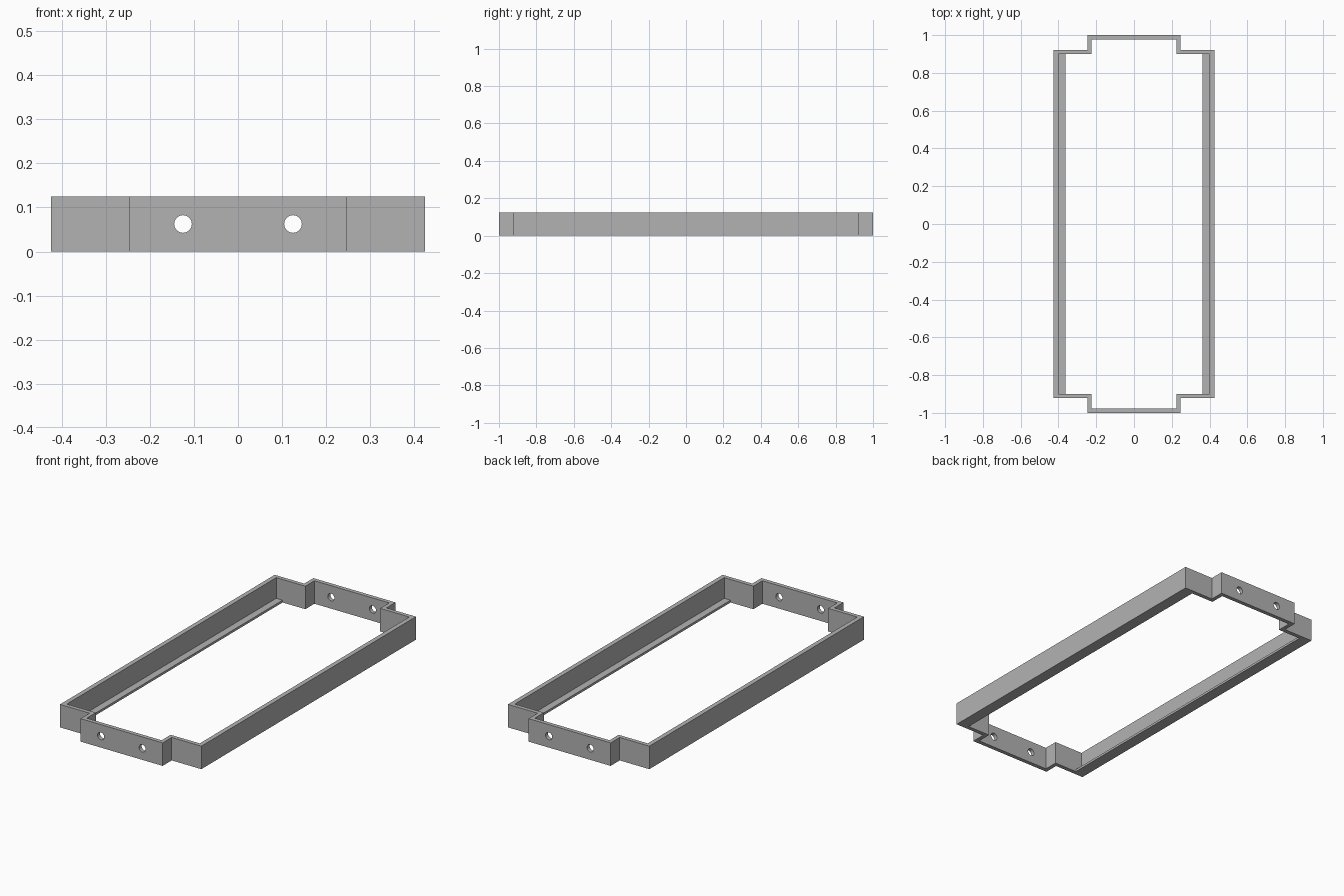
import bpy, bmesh

if "Cube" in bpy.data.objects:
    bpy.data.objects.remove(bpy.data.objects["Cube"])

HEIGHT = 0.125

grey = bpy.data.materials.new("plain grey")
grey.use_nodes = True
colour = (0.45, 0.45, 0.45, 1)
grey.diffuse_color = colour
grey.node_tree.nodes["Principled BSDF"].inputs["Base Color"].default_value = colour


def outline(side, shoulder, tab, end):
    """Rectangle with a narrower tab at each end, counter-clockwise."""
    quarter = [(side, shoulder), (tab, shoulder), (tab, end)]
    half = quarter + [(-x, y) for x, y in reversed(quarter)]
    return half + [(-x, -y) for x, y in half]


def finish(name, bm):
    bmesh.ops.recalc_face_normals(bm, faces=bm.faces)
    mesh = bpy.data.meshes.new(name)
    bm.to_mesh(mesh)
    bm.free()
    mesh.materials.append(grey)
    obj = bpy.data.objects.new(name, mesh)
    bpy.context.collection.objects.link(obj)
    return obj


# Frame wall: ring between outer and inner outlines
bm = bmesh.new()
loops = [outline(0.425, 0.922, 0.247, 1.0), outline(0.4, 0.9, 0.225, 0.978)]
rings = [[bm.verts.new((x, y, z)) for x, y in loop]
         for loop, z in ((loops[0], 0), (loops[0], HEIGHT), (loops[1], HEIGHT), (loops[1], 0))]
for a, b in zip(rings, rings[1:] + rings[:1]):
    for i in range(len(a)):
        j = (i + 1) % len(a)
        bm.faces.new((a[i], a[j], b[j], b[i]))
frame = finish("frame_wall", bm)

# Screw holes through both end tabs
for x in (-0.125, 0.125):
    bpy.ops.mesh.primitive_cylinder_add(vertices=32, radius=0.02, depth=2.2,
                                        location=(x, 0, HEIGHT / 2), rotation=(1.5708, 0, 0))
    cutter = bpy.context.object
    cutter.name = "hole_cutter"
    cutter.hide_render = True
    cutter.data.materials.append(grey)
    cut = frame.modifiers.new("screw hole", "BOOLEAN")
    cut.operation = "DIFFERENCE"
    cut.solver = "EXACT"
    cut.object = cutter
    bpy.context.view_layer.objects.active = frame
    bpy.ops.object.modifier_apply(modifier=cut.name)
    bpy.data.objects.remove(cutter)

# Thin ledges along the bottom of the long sides
for name, sign in (("left_ledge", 1), ("right_ledge", -1)):
    bm = bmesh.new()
    bmesh.ops.create_cube(bm, size=1)
    bmesh.ops.scale(bm, vec=(0.04, 1.8, 0.0125), verts=bm.verts)
    bmesh.ops.translate(bm, vec=(sign * 0.382, 0, 0.00625), verts=bm.verts)
    finish(name, bm)

# Crisp edges, softly shaded hole walls
bpy.ops.object.select_all(action="DESELECT")
frame.select_set(True)
bpy.context.view_layer.objects.active = frame
bpy.ops.object.shade_smooth_by_angle()
